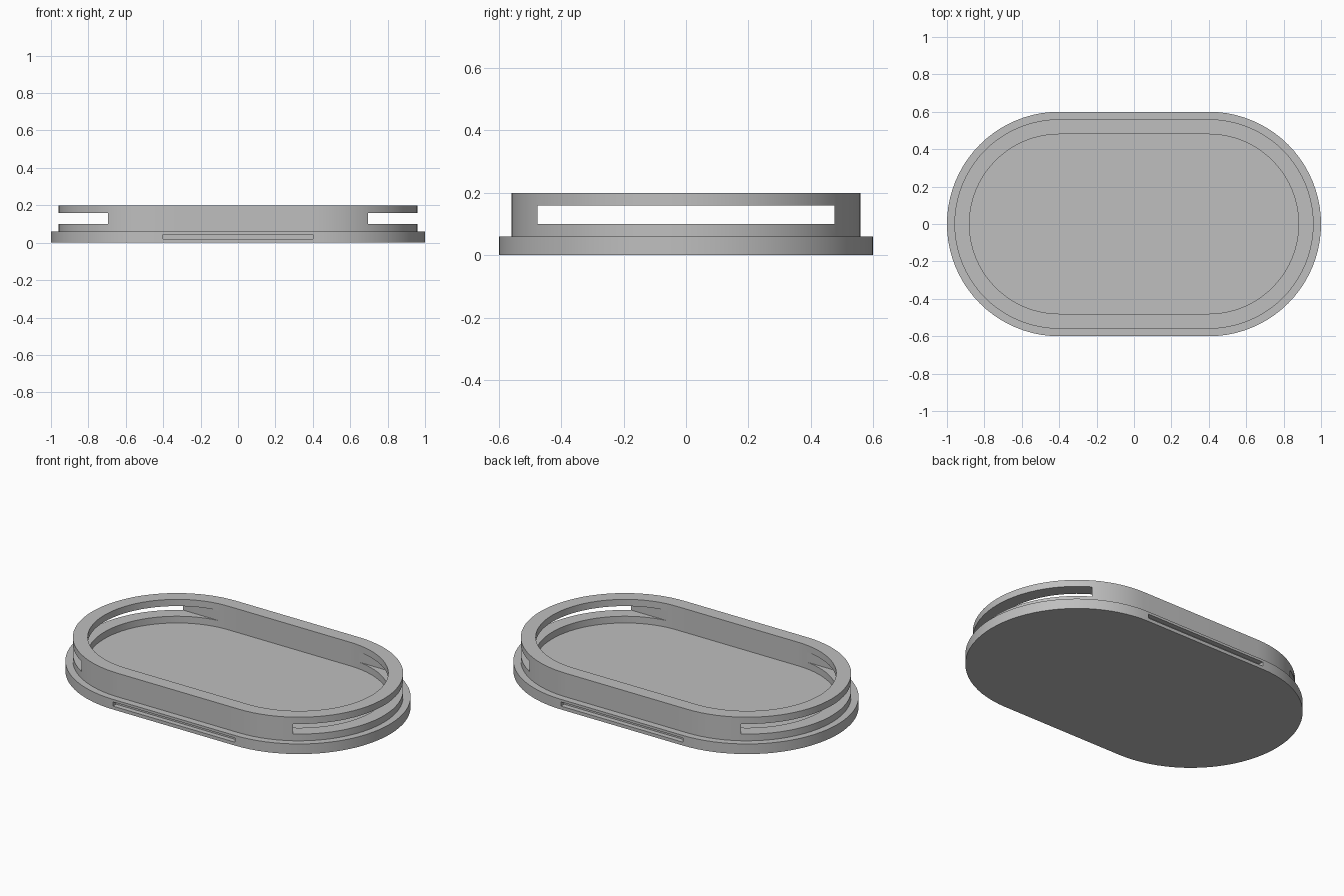
import bpy, bmesh, math

cube = bpy.data.objects.get("Cube")
if cube:
    bpy.data.objects.remove(cube, do_unlink=True)

HALF = 0.4  # half length of the straight sides

grey = bpy.data.materials.new("mid_grey")
grey.use_nodes = True
colour = (0.52, 0.52, 0.52, 1)
grey.diffuse_color = colour
grey.node_tree.nodes["Principled BSDF"].inputs["Base Color"].default_value = colour


def make_object(name, bm):
    bmesh.ops.recalc_face_normals(bm, faces=bm.faces)
    mesh = bpy.data.meshes.new(name)
    bm.to_mesh(mesh)
    bm.free()
    mesh.materials.append(grey)
    obj = bpy.data.objects.new(name, mesh)
    bpy.context.collection.objects.link(obj)
    return obj


def stadium(name, radius, z0, z1, steps=40):
    """Solid slab with straight long sides and half-round ends."""
    bm = bmesh.new()
    verts = []
    for side in (1, -1):
        for i in range(steps + 1):
            a = math.pi * (i / steps - 0.5)
            verts.append(bm.verts.new((side * (HALF + radius * math.cos(a)),
                                       side * radius * math.sin(a), z0)))
    face = bm.faces.new(verts)
    top = bmesh.ops.extrude_face_region(bm, geom=[face])["geom"]
    bmesh.ops.translate(bm, vec=(0, 0, z1 - z0),
                        verts=[v for v in top if isinstance(v, bmesh.types.BMVert)])
    return make_object(name, bm)


def box(name, x, y, z):
    """Box from (low, high) pairs on each axis."""
    bm = bmesh.new()
    bmesh.ops.create_cube(bm, size=1)
    for v in bm.verts:
        v.co = [sum(r) / 2 + c * (r[1] - r[0]) for r, c in zip((x, y, z), v.co)]
    return make_object(name, bm)


def cut(obj, cutter):
    cutter.hide_render = True
    mod = obj.modifiers.new("cut", 'BOOLEAN')
    mod.operation = 'DIFFERENCE'
    mod.solver = 'EXACT'
    mod.object = cutter
    bpy.context.view_layer.objects.active = obj
    bpy.ops.object.modifier_apply(modifier=mod.name)
    bpy.data.objects.remove(cutter, do_unlink=True)


# Base plate with a thin groove in each long side
base = stadium("base_plate", 0.6, 0, 0.06)
for s in (-1, 1):
    cut(base, box("groove_cutter", (-HALF, HALF), sorted((s * 0.57, s * 0.7)), (0.02, 0.045)))

# Raised rim, hollow, with a wide slot through both round ends
rim = stadium("rim_wall", 0.56, 0.06, 0.2)
cut(rim, stadium("cavity_cutter", 0.48, 0, 0.3))
cut(rim, box("slot_cutter", (-1.2, 1.2), (-0.476, 0.476), (0.1, 0.16)))

# Smooth the round ends, keep the corners sharp
for obj in (base, rim):
    bpy.ops.object.select_all(action='DESELECT')
    obj.select_set(True)
    bpy.context.view_layer.objects.active = obj
    bpy.ops.object.shade_smooth_by_angle(angle=math.radians(30))
